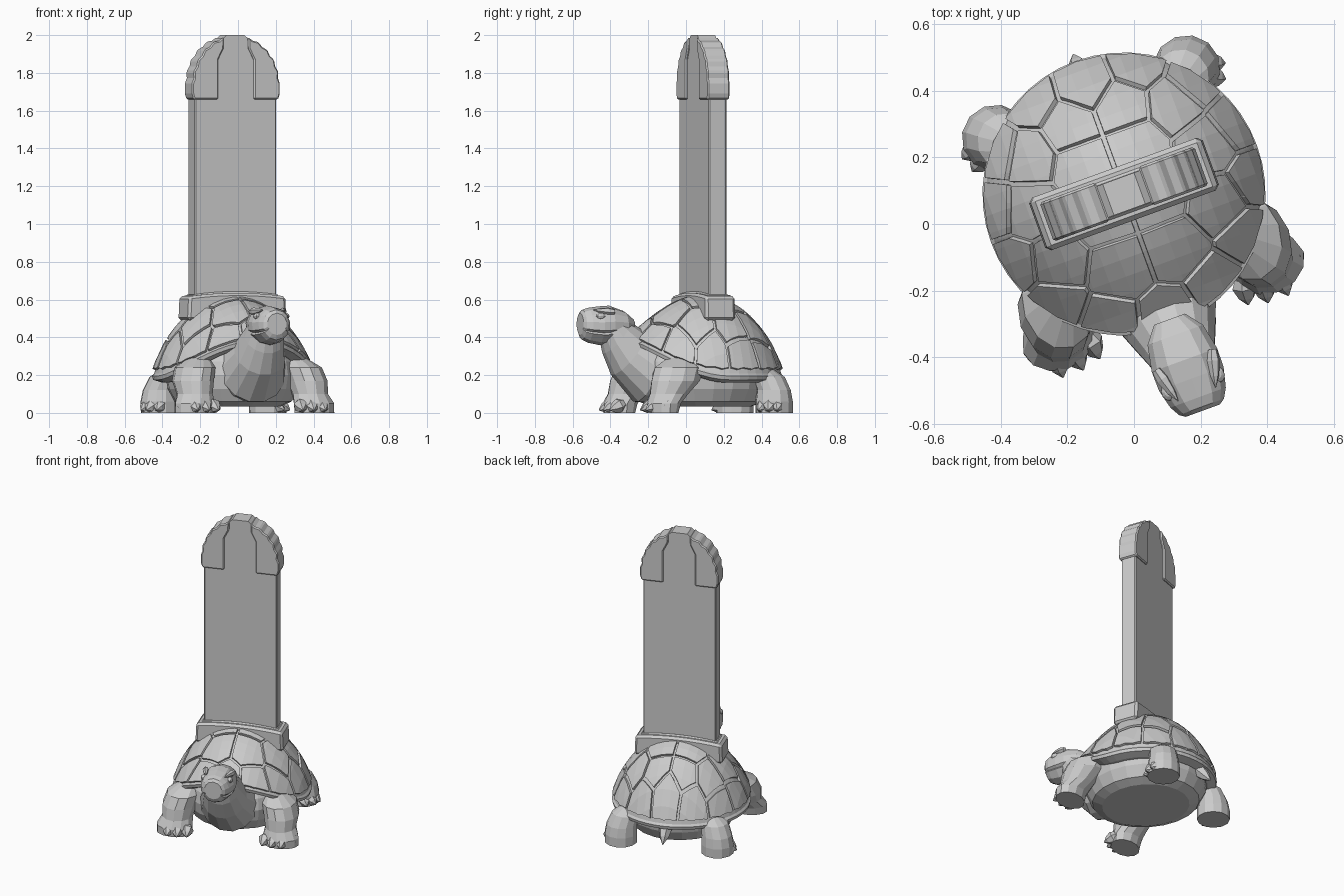
import bpy, bmesh, math
from mathutils import Vector, Matrix

old = bpy.data.objects.get("Cube")
if old:
    bpy.data.objects.remove(old, do_unlink=True)

stone = bpy.data.materials.new("grey stone")
stone.use_nodes = True
GREY = (0.6, 0.6, 0.6, 1)
stone.diffuse_color = GREY
stone.node_tree.nodes["Principled BSDF"].inputs["Base Color"].default_value = GREY

# The whole statue is turned about the vertical axis
PLACE = Matrix.Translation((-0.03, 0.09, 0)) @ Matrix.Rotation(math.radians(20), 4, 'Z')


def finish(name, bm, bevel=0):
    bmesh.ops.recalc_face_normals(bm, faces=bm.faces)
    me = bpy.data.meshes.new(name)
    bm.to_mesh(me)
    bm.free()
    me.materials.append(stone)
    ob = bpy.data.objects.new(name, me)
    ob.matrix_world = PLACE
    bpy.context.collection.objects.link(ob)
    if bevel:
        mod = ob.modifiers.new("bevel", 'BEVEL')
        mod.width, mod.segments = bevel, 1
    return ob


def ring(c, u, v, n=14, turns=None):
    angles = turns or [2 * math.pi * i / n for i in range(n)]
    return [Vector(c) + Vector(u) * math.cos(a) + Vector(v) * math.sin(a) for a in angles]


def loft(name, rings):
    bm = bmesh.new()
    rows = [[bm.verts.new(p) for p in r] for r in rings]
    n = len(rows[0])
    for a, b in zip(rows, rows[1:]):
        for i in range(n):
            j = (i + 1) % n
            bm.faces.new((a[i], a[j], b[j], b[i]))
    bm.faces.new(rows[0])
    bm.faces.new(rows[-1])
    return finish(name, bm)


def spike(name, base, tip, r, n=6):
    d = Vector(tip) - Vector(base)
    u = d.orthogonal().normalized()
    v = d.normalized().cross(u)
    stops = ((0, 0.7), (0.3, 1), (0.7, 0.65), (1, 0.06))
    return loft(name, [ring(Vector(base) + d * t, u * r * k, v * r * k, n) for t, k in stops])


def prism(name, outline, depth, bevel=0):
    bm = bmesh.new()
    face = bm.faces.new([bm.verts.new((x, -depth / 2, z)) for x, z in outline])
    out = bmesh.ops.extrude_face_region(bm, geom=[face])
    moved = [e for e in out["geom"] if isinstance(e, bmesh.types.BMVert)]
    bmesh.ops.translate(bm, verts=moved, vec=(0, depth, 0))
    return finish(name, bm, bevel)


def ball(name, centre, size, seg=12, floor=0):
    bm = bmesh.new()
    bmesh.ops.create_uvsphere(bm, u_segments=seg, v_segments=seg // 2 + 1, radius=1)
    for v in bm.verts:
        v.co = Vector(centre) + Vector(a * b for a, b in zip(v.co, size))
        v.co.z = max(v.co.z, floor)
    return finish(name, bm)


# Shell surface: a dome whose rim rises over the neck
R = 0.415


def rim(x, y):
    f = max(0, -y / max(math.hypot(x, y), 1e-6)) ** 2
    return 0.2 + 0.19 * f, 0.74 + 0.5 * f


def dome(x, y):
    low, power = rim(x, y)
    t = min(1, math.hypot(x, y) / R)
    return Vector((x, y, low + (0.612 - low) * (1 - t * t) ** power))


def dome_normal(x, y):
    e = 0.004
    a = dome(x + e, y) - dome(x - e, y)
    b = dome(x, y + e) - dome(x, y - e)
    return a.cross(b).normalized()


def flat_ring(r, n=48):
    return ring((0, 0, 0), (r, 0, 0), (0, r, 0), n)


rows = [[dome(p.x, p.y) for p in flat_ring(R * math.sin(math.radians(a)))]
        for a in range(8, 91, 6)]
for r, drop in ((0.425, 0.005), (0.42, 0.025), (0.37, 0.04), (0.28, 0.03)):
    rows.append([Vector((p.x, p.y, rim(p.x, p.y)[0] - drop)) for p in flat_ring(r)])
loft("shell_base", rows)

# Scutes: cells between seeds, raised above the shell with grooves between
seeds = [Vector((0, 0.34, 0))]
for s in (-1, 1):
    for x, y in ((0.085, -0.2), (0.25, -0.12), (0.28, 0.05), (0.08, 0.12),
                 (0.08, 0.24), (0.23, 0.2), (0.08, -0.04)):
        seeds.append(Vector((s * x, y, 0)))
MARGINALS = 14
for i in range(MARGINALS):
    a = 2 * math.pi * (i + 0.5) / MARGINALS
    if abs(a - math.pi / 2) > 0.2:
        seeds.append(Vector((0.39 * math.cos(a), 0.39 * math.sin(a), 0)))

GAP = 0.007
for k, seed in enumerate(seeds):
    bm = bmesh.new()
    bmesh.ops.create_grid(bm, x_segments=17, y_segments=17, size=0.43)
    cuts = [((seed + o) / 2, o - seed) for o in seeds if o is not seed]
    cuts += [(p, p) for p in flat_ring(0.414, 30)]
    for point, away in cuts:
        n = away.normalized()
        bmesh.ops.bisect_plane(bm, geom=bm.verts[:] + bm.edges[:] + bm.faces[:],
                               plane_co=point - n * GAP, plane_no=n, clear_outer=True)
    for v in bm.verts:
        x, y = v.co.x, v.co.y
        v.co = dome(x, y) + dome_normal(x, y) * 0.014
    plate = finish(f"scute_{k + 1}", bm)
    mod = plate.modifiers.new("thickness", 'SOLIDIFY')
    mod.thickness, mod.offset = 0.024, -1

# Body, chest and neck
ball("body", (0, -0.01, 0.2), (0.355, 0.385, 0.28), 22, floor=0.035)
neck = ((-0.20, 0.22, 0.20, 0.05, 0.17), (-0.31, 0.23, 0.185, 0.07, 0.175),
        (-0.42, 0.315, 0.14, 0.09, 0.115), (-0.49, 0.40, 0.112, 0.07, 0.085),
        (-0.53, 0.46, 0.095, 0.05, 0.06))
loft("neck", [ring((0, y, z), (w, 0, 0), (0, dy, dz)) for y, z, w, dy, dz in neck])

# Head with a pinched mouth line
turns = [math.radians(a) for a in (-165, -158, -151, -120, -90, -60, -29, -22, -15,
                                   10, 35, 60, 90, 120, 145, 170)]
head = ((-0.40, 0.46, 0.05, 0.04), (-0.45, 0.465, 0.09, 0.075), (-0.53, 0.465, 0.106, 0.103),
        (-0.59, 0.462, 0.105, 0.102), (-0.65, 0.464, 0.09, 0.092), (-0.68, 0.466, 0.073, 0.08),
        (-0.692, 0.47, 0.055, 0.058))
rows = []
for y, z, w, h in head:
    row = ring((0, y, z), (w, 0, 0), (0, 0, h), turns=turns)
    if y < -0.52:
        for i in (1, 7):
            row[i].x *= 0.86
    rows.append(row)
loft("head", rows)

# Slab with its arched, scalloped crown
w = 0.23
prism("slab", ((-w, 0.5), (w, 0.5), (w, 1.72), (-w, 1.72)), 0.1, bevel=0.006)
prism("crown_panel", ((-0.12, 1.6), (0.12, 1.6), (0.12, 1.9), (0.085, 1.97),
                      (0.05, 2.0), (-0.05, 2.0), (-0.085, 1.97), (-0.12, 1.9)), 0.1)

# Arched collar holding the slab, with a narrower lip on top
for name, half, depth, lift in (("collar", 0.272, 0.168, 0), ("collar_lip", 0.25, 0.13, 0.008)):
    top = [(half * i / 4, 0.635 + lift - 0.018 * (i / 4) ** 2) for i in range(-4, 5)]
    prism(name, [(half + 0.006, 0.49)] + top[::-1] + [(-half - 0.006, 0.49)], depth, bevel=0.014)

# Paired parts
front_leg = ((0.335, -0.35, 0, 0.112, 0.08), (0.335, -0.345, 0.05, 0.112, 0.09),
             (0.325, -0.31, 0.1, 0.095, 0.105), (0.32, -0.27, 0.17, 0.108, 0.135),
             (0.30, -0.245, 0.24, 0.105, 0.135), (0.27, -0.22, 0.29, 0.06, 0.08))
rear_leg = ((0.305, 0.29, 0, 0.10, 0.10), (0.305, 0.29, 0.06, 0.102, 0.10),
            (0.30, 0.29, 0.12, 0.095, 0.09), (0.28, 0.27, 0.19, 0.085, 0.085),
            (0.25, 0.24, 0.24, 0.04, 0.05))
front_claws = (((0.25, -0.36), (0.237, -0.44)), ((0.305, -0.375), (0.295, -0.455)),
               ((0.355, -0.37), (0.36, -0.455)), ((0.395, -0.34), (0.43, -0.39)))
rear_claws = (((0.345, 0.255), (0.405, 0.22)), ((0.355, 0.29), (0.42, 0.265)),
              ((0.31, 0.24), (0.36, 0.18)))
for side, s in (("left", 1), ("right", -1)):
    for name, leg, claws in (("front", front_leg, front_claws), ("rear", rear_leg, rear_claws)):
        loft(f"{name}_leg_{side}", [ring((s * x, y, z), (rx, 0, 0), (0, ry, 0), 12)
                                    for x, y, z, rx, ry in leg])
        for i, (b, t) in enumerate(claws):
            spike(f"{name}_claw_{side}_{i + 1}", (s * b[0], b[1], 0.048),
                  (s * t[0], t[1], 0.015), 0.04)
    ball(f"eye_{side}", (s * 0.08, -0.605, 0.512), (0.02, 0.026, 0.018), 10)
    spike(f"brow_{side}", (s * 0.09, -0.53, 0.535), (s * 0.06, -0.64, 0.545), 0.02)
    arch = []
    for i in range(1, 11):
        a = math.radians(7.4 * i)
        k = 0.965 if i % 2 else 1
        arch.append((0.247 * math.cos(a) * k, 1.74 + 0.26 * math.sin(a) * k))
    flank = [(0.1, 1.66), (0.238, 1.66), (0.247, 1.69), (0.247, 1.745)] + arch
    flank += [(0.07, 1.93), (0.1, 1.87)]
    prism(f"crown_flank_{side}", [(s * x, z) for x, z in flank], 0.124, bevel=0.007)

# Tail
spike("tail", (0, 0.34, 0.2), (0, 0.445, 0.08), 0.045)
